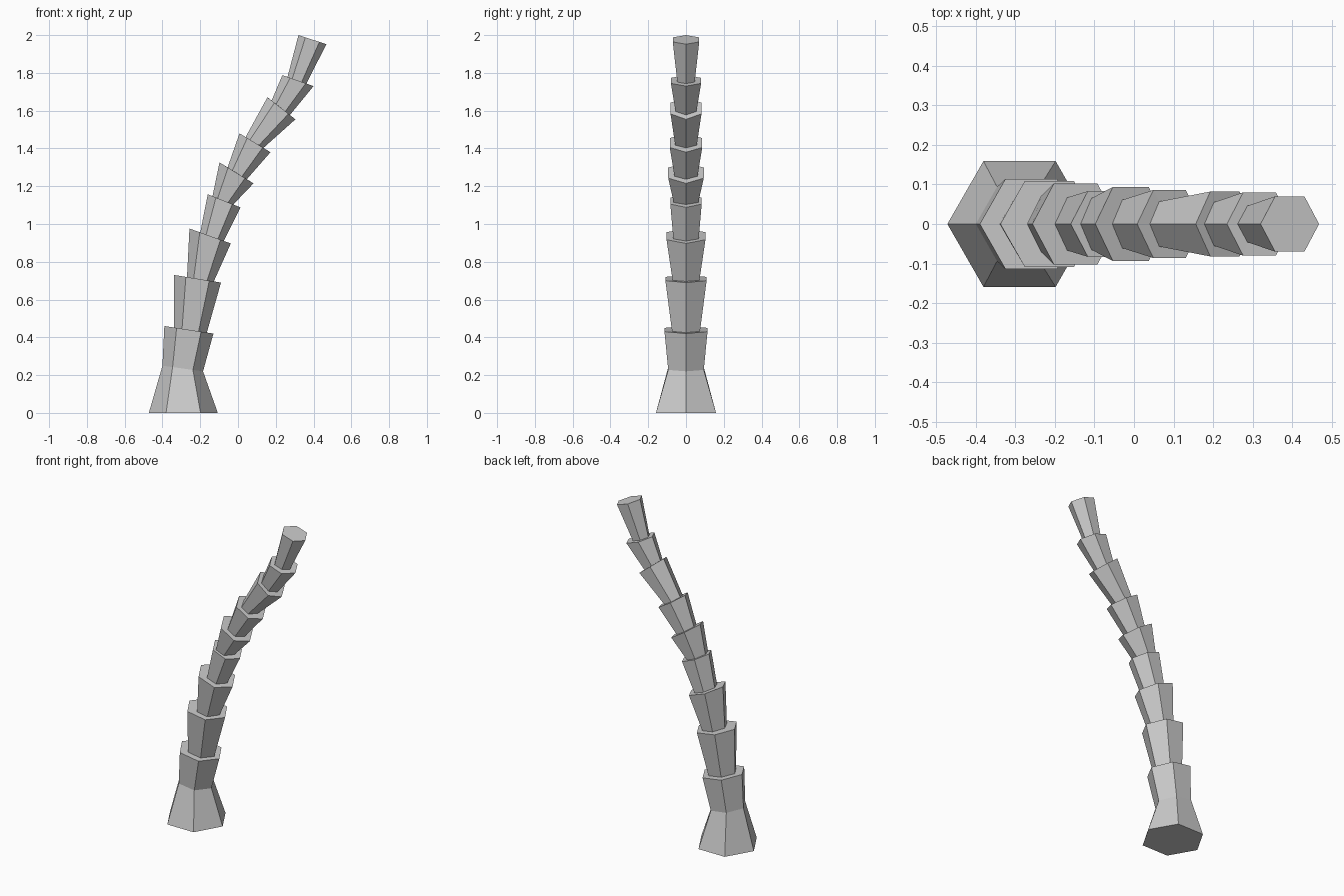
import bpy, bmesh, math
from mathutils import Vector

cube = bpy.data.objects.get("Cube")
if cube:
    bpy.data.objects.remove(cube, do_unlink=True)

# One plain grey for the whole trunk
grey = bpy.data.materials.new("trunk grey")
grey.use_nodes = True
colour = (0.6, 0.6, 0.6, 1)
grey.diffuse_color = colour
grey.node_tree.nodes["Principled BSDF"].inputs["Base Color"].default_value = colour

# Hexagonal rings from the ground up: left x, left z, right x, right z, half depth
RINGS = [
    (-.472, 0, -.107, 0, .159),             # flared foot
    (-.40, .25, -.185, .22, .094),          # waist
    (-.39, .46, -.13, .42, .114),
    (-.34, .452, -.165, .425, .074), (-.338, .73, -.09, .69, .109),
    (-.27, .719, -.128, .696, .071), (-.257, .976, -.038, .897, .103),
    (-.20, .955, -.075, .91, .067), (-.16, 1.157, .013, 1.088, .083),
    (-.135, 1.147, -.025, 1.103, .065), (-.098, 1.326, .082, 1.215, .094),
    (-.055, 1.30, .047, 1.237, .061), (.008, 1.48, .172, 1.38, .086),
    (.04, 1.46, .135, 1.403, .057), (.156, 1.671, .304, 1.554, .082),
    (.178, 1.654, .275, 1.577, .055), (.235, 1.788, .40, 1.73, .08),
    (.262, 1.778, .362, 1.743, .046), (.32, 2.0, .468, 1.952, .07),
]


def add_ring(bm, lx, lz, rx, rz, depth):
    """Hexagon with its points along the line from left to right."""
    a, b = Vector((lx, 0, lz)), Vector((rx, 0, rz))
    mid, half = (a + b) / 2, (b - a) / 2
    ring = []
    for i in range(6):
        angle = i * math.pi / 3
        side = Vector((0, depth * math.sin(angle) / math.sin(math.pi / 3), 0))
        ring.append(bm.verts.new(mid + half * math.cos(angle) + side))
    return ring


# Stack of flaring segments, joined by flat ledges
bm = bmesh.new()
rings = [add_ring(bm, *r) for r in RINGS]
for low, high in zip(rings, rings[1:]):
    for i in range(6):
        j = (i + 1) % 6
        bm.faces.new((low[i], low[j], high[j], high[i]))
bm.faces.new(rings[0][::-1])
bm.faces.new(rings[-1])
bmesh.ops.recalc_face_normals(bm, faces=bm.faces)

mesh = bpy.data.meshes.new("palm_trunk")
bm.to_mesh(mesh)
bm.free()
mesh.materials.append(grey)
trunk = bpy.data.objects.new("palm_trunk", mesh)
bpy.context.collection.objects.link(trunk)
